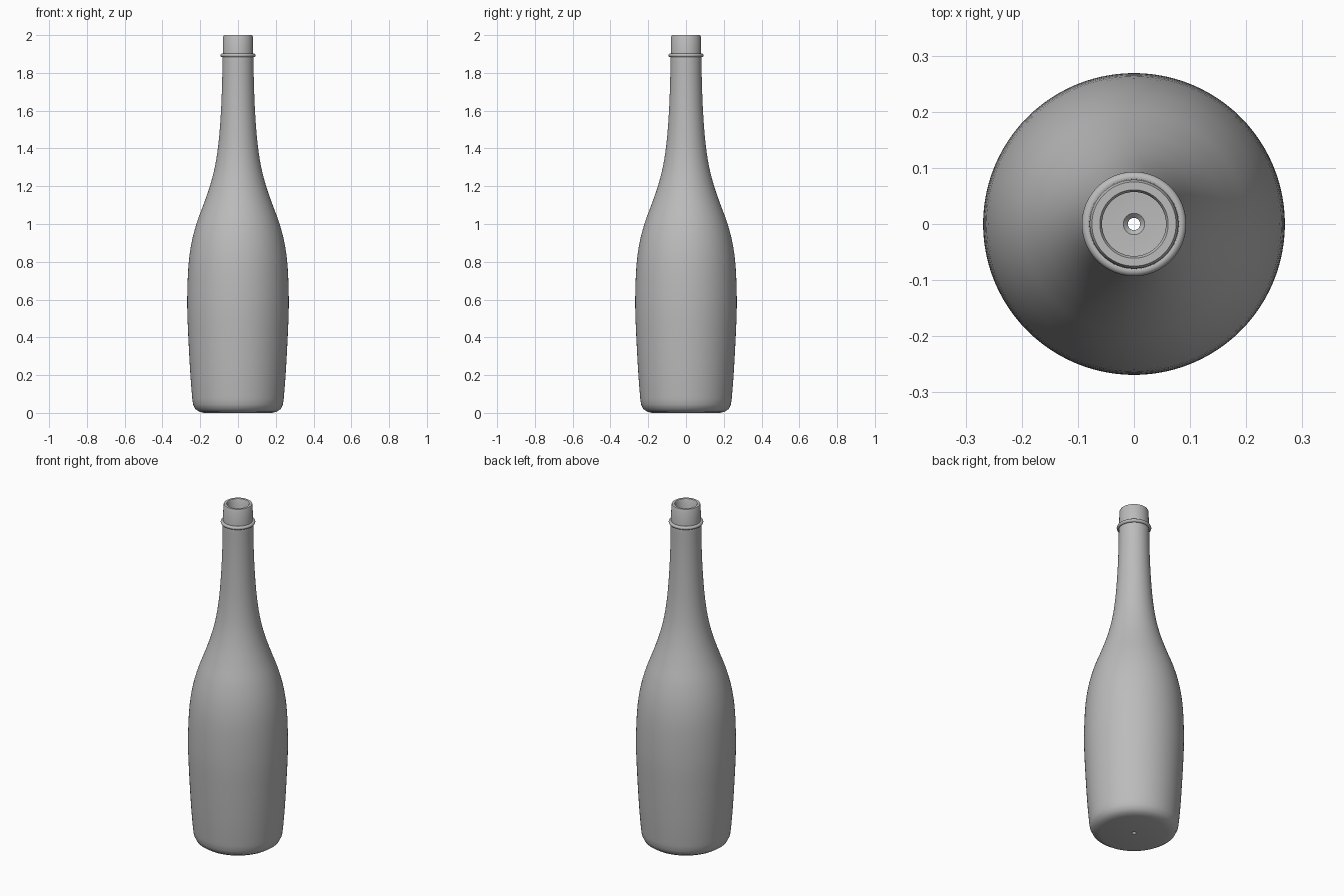
import bpy, bmesh, math
from mathutils import Vector
from mathutils.geometry import interpolate_bezier

cube = bpy.data.objects.get("Cube")
if cube:
    bpy.data.objects.remove(cube, do_unlink=True)

SEGMENTS = 96

glass = bpy.data.materials.new("grey_glass")
glass.use_nodes = True
colour = (0.5, 0.5, 0.5, 1)
glass.diffuse_color = colour
glass.node_tree.nodes["Principled BSDF"].inputs["Base Color"].default_value = colour


def smooth_path(points, steps=4):
    """Smooth (radius, height) curve passing through the points."""
    pts = [Vector((r, 0, z)) for r, z in points]
    ext = [pts[0]] + pts + [pts[-1]]
    path = []
    for a, b, c, d in zip(ext, ext[1:], ext[2:], ext[3:]):
        path += interpolate_bezier(b, b + (c - a) / 6, c - (d - b) / 6, c, steps + 1)[:-1]
    return [(p.x, p.z) for p in path] + [points[-1]]


def lathe(name, profile):
    """Revolve a closed (radius, height) loop around the z axis."""
    bm = bmesh.new()
    rings = []
    for r, z in profile:
        rings.append([bm.verts.new((r * math.cos(t), r * math.sin(t), z))
                      for t in (math.tau * i / SEGMENTS for i in range(SEGMENTS))])
    for k, low in enumerate(rings):
        high = rings[(k + 1) % len(rings)]
        for i in range(SEGMENTS):
            j = (i + 1) % SEGMENTS
            bm.faces.new((low[i], low[j], high[j], high[i]))
    bmesh.ops.recalc_face_normals(bm, faces=bm.faces)
    mesh = bpy.data.meshes.new(name)
    bm.to_mesh(mesh)
    bm.free()
    mesh.materials.append(glass)
    obj = bpy.data.objects.new(name, mesh)
    bpy.context.collection.objects.link(obj)
    bpy.ops.object.select_all(action="DESELECT")
    obj.select_set(True)
    bpy.context.view_layer.objects.active = obj
    bpy.ops.object.shade_smooth_by_angle(angle=math.radians(35))
    return obj


# Outer wall: rounded heel, swelling belly, sloping shoulder, slim neck
heel = [(0.18, 0), (0.205, 0.006), (0.226, 0.02), (0.238, 0.045), (0.242, 0.075)]
wall = smooth_path([(0.242, 0.075), (0.252, 0.2), (0.263, 0.4), (0.269, 0.58),
                    (0.263, 0.77), (0.246, 0.9), (0.217, 1.01), (0.18, 1.11),
                    (0.146, 1.21), (0.119, 1.32), (0.101, 1.45), (0.09, 1.6),
                    (0.084, 1.75), (0.082, 1.88)])
mouth = [(0.08, 1.9), (0.079, 1.992), (0.075, 2.0), (0.061, 2.0), (0.057, 1.994)]

# Inner wall: bore of the neck, hollow body and the floor with its drain hole
bore = smooth_path([(0.057, 1.88), (0.06, 1.75), (0.066, 1.6), (0.078, 1.45),
                    (0.096, 1.32), (0.123, 1.21), (0.157, 1.11), (0.194, 1.01),
                    (0.223, 0.9), (0.24, 0.77), (0.246, 0.58), (0.24, 0.4),
                    (0.229, 0.2), (0.219, 0.085)], 3)
floor = [(0.205, 0.045), (0.175, 0.028), (0.019, 0.028), (0.011, 0.02), (0.011, 0)]
lathe("bottle_body", heel + wall[1:] + mouth + bore + floor)

# Raised bead around the neck below the mouth
bead = [(0.083 + 0.01 * math.cos(t), 1.893 + 0.01 * math.sin(t))
        for t in (math.tau * i / 16 for i in range(16))]
lathe("neck_ring", bead)
